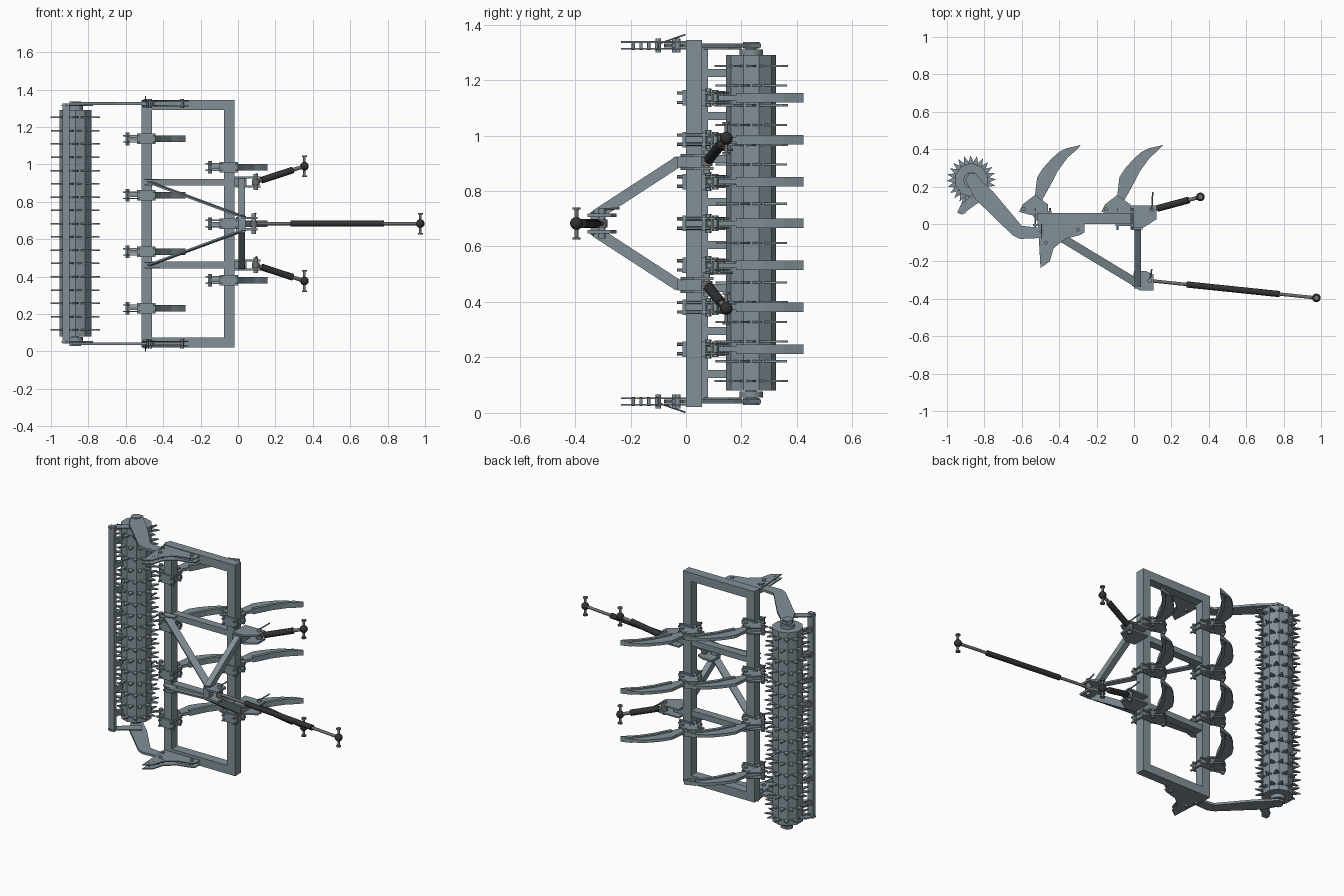
import bpy, bmesh, math
from mathutils import Vector, Matrix

if "Cube" in bpy.data.objects:
    bpy.data.objects.remove(bpy.data.objects["Cube"])

ZC = 0.683  # the machine is mirrored about this height


def material(name, rgb):
    m = bpy.data.materials.new(name)
    m.diffuse_color = (*rgb, 1)
    m.use_nodes = True
    m.node_tree.nodes["Principled BSDF"].inputs["Base Color"].default_value = m.diffuse_color
    return m


STEEL = material("blue_grey_steel", (0.22, 0.28, 0.31))
DARK = material("dark_metal", (0.03, 0.032, 0.034))
ROD = material("rod_grey", (0.16, 0.16, 0.16))


def prism(bm, pts, z0, z1):
    """Extrude an xy outline from z0 to z1."""
    f = bm.faces.new([bm.verts.new((x, y, z0)) for x, y in pts])
    r = bmesh.ops.extrude_face_region(bm, geom=[f])
    vs = [g for g in r["geom"] if isinstance(g, bmesh.types.BMVert)]
    bmesh.ops.translate(bm, vec=(0, 0, z1 - z0), verts=vs)


def box(bm, x0, x1, y0, y1, z0, z1):
    prism(bm, [(x0, y0), (x1, y0), (x1, y1), (x0, y1)], z0, z1)


def rod(bm, a, b, r, n=14, r2=None):
    a, b = Vector(a), Vector(b)
    d = b - a
    m = Matrix.Translation((a + b) / 2) @ d.to_track_quat('Z', 'Y').to_matrix().to_4x4()
    bmesh.ops.create_cone(bm, cap_ends=True, segments=n, radius1=r,
                          radius2=r if r2 is None else r2, depth=d.length, matrix=m)


def beam(bm, a, b, w, t, normal):
    """Box from a to b, t thick along normal and w wide across it."""
    a, b, n = Vector(a), Vector(b), Vector(normal)
    d = (b - a).normalized()
    s = d.cross(n).normalized()
    n = s.cross(d)
    m = Matrix((d * (b - a).length, s * w, n * t)).transposed().to_4x4()
    bmesh.ops.create_cube(bm, size=1, matrix=Matrix.Translation((a + b) / 2) @ m)


def finish(bm, name, mat=STEEL, smooth=False):
    bmesh.ops.recalc_face_normals(bm, faces=bm.faces)
    me = bpy.data.meshes.new(name)
    bm.to_mesh(me)
    bm.free()
    me.materials.append(mat)
    o = bpy.data.objects.new(name, me)
    bpy.context.collection.objects.link(o)
    if smooth:
        bpy.ops.object.select_all(action='DESELECT')
        o.select_set(True)
        bpy.context.view_layer.objects.active = o
        bpy.ops.object.shade_smooth_by_angle(angle=math.radians(40))
    return o


# Main rectangular frame
bm = bmesh.new()
for x in (-0.515, -0.075):
    box(bm, x, x + 0.055, 0, 0.058, 0.075, 1.291)
for z in (0.022, 1.291):
    box(bm, -0.515, -0.02, 0, 0.058, z, z + 0.053)
for s in (-1, 1):
    z = ZC + s * 0.221
    box(bm, -0.46, -0.075, 0.004, 0.054, z - 0.018, z + 0.018)
finish(bm, "main_frame")

# Headstock: two legs, two flat braces and the upper bracket
bm = bmesh.new()
for s in (-1, 1):
    beam(bm, (0.02, -0.025, ZC + s * 0.225), (0.02, -0.325, ZC + s * 0.03), 0.04, 0.036, (1, 0, 0))
    beam(bm, (-0.475, -0.02, ZC + s * 0.222), (0.03, -0.325, ZC + s * 0.035), 0.045, 0.009, (0, 0, 1))
    z = ZC + s * 0.03
    prism(bm, [(0, -0.25), (0.06, -0.25), (0.105, -0.27), (0.105, -0.355), (0.03, -0.355), (-0.01, -0.33)],
          z - 0.006, z + 0.006)
    for w in (-0.014, 0.014):
        z = ZC + s * 0.222 + w
        prism(bm, [(-0.5, 0.0), (-0.42, 0.0), (-0.42, -0.03), (-0.46, -0.045), (-0.5, -0.03)], z - 0.003, z + 0.003)
box(bm, 0, 0.04, -0.345, -0.305, ZC - 0.03, ZC + 0.03)
finish(bm, "headstock")

# Lower hitch brackets with their pins and levers
for s in (-1, 1):
    bm = bmesh.new()
    zc = ZC + s * 0.222
    for w in (-0.024, 0.024):
        prism(bm, [(-0.02, -0.02), (0.05, -0.02), (0.12, 0.025), (0.12, 0.1), (-0.02, 0.1)],
              zc + w - 0.005, zc + w + 0.005)
    box(bm, -0.02, 0.045, -0.03, 0.058, zc - 0.02, zc + 0.02)
    rod(bm, (0.095, 0.075, zc - 0.042), (0.095, 0.075, zc + 0.042), 0.012)
    rod(bm, (0.095, 0.075, zc + 0.04), (0.1, 0.17, zc + 0.044), 0.004, 8)
    finish(bm, "lower_hitch_bracket", smooth=True)
bm = bmesh.new()
rod(bm, (0.085, -0.303, ZC - 0.055), (0.085, -0.303, ZC + 0.055), 0.012)
rod(bm, (0.085, -0.303, ZC + 0.05), (0.095, -0.24, ZC + 0.055), 0.004, 8)
finish(bm, "upper_hitch_pin", smooth=True)


def link(name, a, b, t0, t1, rad, thin):
    """Adjustable link: thin rods, thick dark sleeve, ball end with cross pin."""
    a, b = Vector(a), Vector(b)
    bm = bmesh.new()
    rod(bm, a, b, thin)
    z = Vector((0, 0, 1))
    rod(bm, a - z * 0.015, a + z * 0.015, 0.02)
    rod(bm, b - z * 0.057, b + z * 0.057, 0.007)
    for s in (-1, 1):
        rod(bm, b + z * s * 0.05, b + z * s * 0.058, 0.014)
    finish(bm, name + "_rod", ROD, True)
    bm = bmesh.new()
    rod(bm, a.lerp(b, t0), a.lerp(b, t1), rad, 16)
    bmesh.ops.create_uvsphere(bm, u_segments=16, v_segments=10, radius=0.023, matrix=Matrix.Translation(b))
    finish(bm, name + "_sleeve", DARK, True)


link("top_link", (0.085, -0.303, ZC), (0.975, -0.395, ZC), 0.22, 0.78, 0.0165, 0.009)
for s in (-1, 1):
    link("lower_link", (0.095, 0.075, ZC + s * 0.222), (0.355, 0.145, ZC + s * 0.307), 0.12, 0.76, 0.018, 0.01)

# Curved tines, drawn for the front row and shifted for the rear row
BACK = [(-0.15, 0.075), (-0.09, 0.15), (-0.078, 0.25), (-0.045, 0.3), (0, 0.35), (0.04, 0.385), (0.08, 0.405),
        (0.155, 0.422)]
FACE = [(0.12, 0.385), (0.085, 0.355), (0.03, 0.28), (0.0, 0.22), (-0.022, 0.18)]
CLAMP = [(-0.175, 0.065), (-0.155, 0.105), (-0.09, 0.155), (-0.02, 0.105), (-0.02, 0.0), (-0.085, 0.02),
         (-0.1, 0.045)]


def tine(dx, z):
    def sh(pts):
        return [(x + dx, y) for x, y in pts]
    bm = bmesh.new()
    prism(bm, sh(BACK + FACE + [(-0.05, 0.13), (-0.05, 0.075)]), z - 0.009, z + 0.009)
    # hard share along the concave face
    inner = [(x - 0.016, y + 0.011) for x, y in FACE]
    prism(bm, sh([(0.158, 0.424)] + FACE + inner[::-1] + [(0.09, 0.4)]), z - 0.017, z + 0.017)
    finish(bm, "tine")
    bm = bmesh.new()
    for w in (-0.02, 0.014):
        prism(bm, sh(CLAMP), z + w, z + w + 0.007)
    box(bm, -0.1 + dx, 0.0 + dx, -0.012, 0, z - 0.028, z + 0.028)
    box(bm, -0.1 + dx, 0.0 + dx, 0.058, 0.07, z - 0.028, z + 0.028)
    for x, y, h in ((-0.15, 0.08, 0.034), (-0.05, 0.105, 0.028), (-0.085, 0.13, 0.024)):
        rod(bm, (x + dx, y, z - h), (x + dx, y, z + h), 0.012, 6)
    for x in (-0.088, -0.009):
        for w in (-0.017, 0.017):
            rod(bm, (x + dx, -0.032, z + w), (x + dx, 0.085, z + w), 0.006, 6)
    finish(bm, "tine_clamp")


for k in (-1, 0, 1):
    tine(0, ZC + k * 0.302)
for k in (-1.5, -0.5, 0.5, 1.5):
    tine(-0.44, ZC + k * 0.302)

# Spiked roller
RX, RY = -0.87, 0.235
bm = bmesh.new()
rod(bm, (RX, RY, 0.08), (RX, RY, 1.29), 0.09, 10)
finish(bm, "roller_drum")
bm = bmesh.new()
rod(bm, (RX, RY, 0.04), (RX, RY, 1.327), 0.02, 16)
for s in (-1, 1):
    rod(bm, (RX, RY, ZC + s * 0.605), (RX, RY, ZC + s * 0.628), 0.042, 16)
finish(bm, "roller_axle", smooth=True)
bm = bmesh.new()
for i in range(17):
    z = 0.115 + i * 0.071
    for k in range(12):
        a = (k + 0.5 * (i % 2)) * math.tau / 12
        tri = [(0.08, -0.019), (0.132, 0.004), (0.08, 0.019)]
        prism(bm, [(RX + r * math.cos(a) - t * math.sin(a), RY + r * math.sin(a) + t * math.cos(a))
                   for r, t in tri], z - 0.004, z + 0.004)
finish(bm, "roller_spikes")

# Roller arms, depth-setting plates and pins on both ends
ARM = [(-0.885, 0.27), (-0.845, 0.27), (-0.815, 0.23), (-0.755, 0.175), (-0.6, -0.01), (-0.5, -0.02), (-0.3, -0.015),
       (-0.3, -0.05), (-0.5, -0.075), (-0.61, -0.08), (-0.65, -0.06), (-0.85, 0.135), (-0.9, 0.23)]
PLATE = [(-0.515, 0.03), (-0.265, 0.01), (-0.265, -0.045), (-0.29, -0.06), (-0.37, -0.08), (-0.43, -0.13),
         (-0.45, -0.2), (-0.5, -0.235)]
HANGER = [(-0.945, 0.06), (-0.925, 0.105), (-0.81, 0.2), (-0.775, 0.155), (-0.9, 0.065), (-0.92, 0.05)]
for s in (-1, 1):
    bm = bmesh.new()
    zc = ZC + s * 0.642
    prism(bm, ARM, zc - 0.007, zc + 0.007)
    prism(bm, HANGER, zc - s * 0.007, zc - s * 0.014)
    finish(bm, "roller_arm")
    bm = bmesh.new()
    for w in (-0.012, 0.012):
        prism(bm, PLATE, zc + w - 0.003, zc + w + 0.003)
    finish(bm, "depth_plate")
    bm = bmesh.new()
    for x, y in ((-0.3, -0.03), (-0.495, -0.04), (-0.47, -0.1)):
        rod(bm, (x, y, zc - 0.025), (x, y, zc + 0.025), 0.01, 12)
    for i in range(4):
        x, y = -0.485 + i * 0.012, -0.19 + i * 0.028
        rod(bm, (x, y, zc - 0.016), (x, y, zc + 0.016), 0.006, 10)
    rod(bm, (-0.495, -0.1, zc + s * 0.005), (-0.495, -0.002, zc + s * 0.039), 0.003, 8)
    rod(bm, (RX, RY, zc - 0.012), (RX, RY, zc + 0.012), 0.03, 16)
    finish(bm, "arm_pins", smooth=True)

# Scraper bar with its fingers behind the roller
bm = bmesh.new()
box(bm, -0.937, -0.9, 0.055, 0.08, 0.042, 1.326)
for k in range(8):
    z = ZC + (k - 3.5) * 0.155
    prism(bm, [(-0.93, 0.075), (-0.905, 0.075), (-0.9, 0.145), (-0.912, 0.15)], z - 0.015, z + 0.015)
finish(bm, "scraper_bar")
